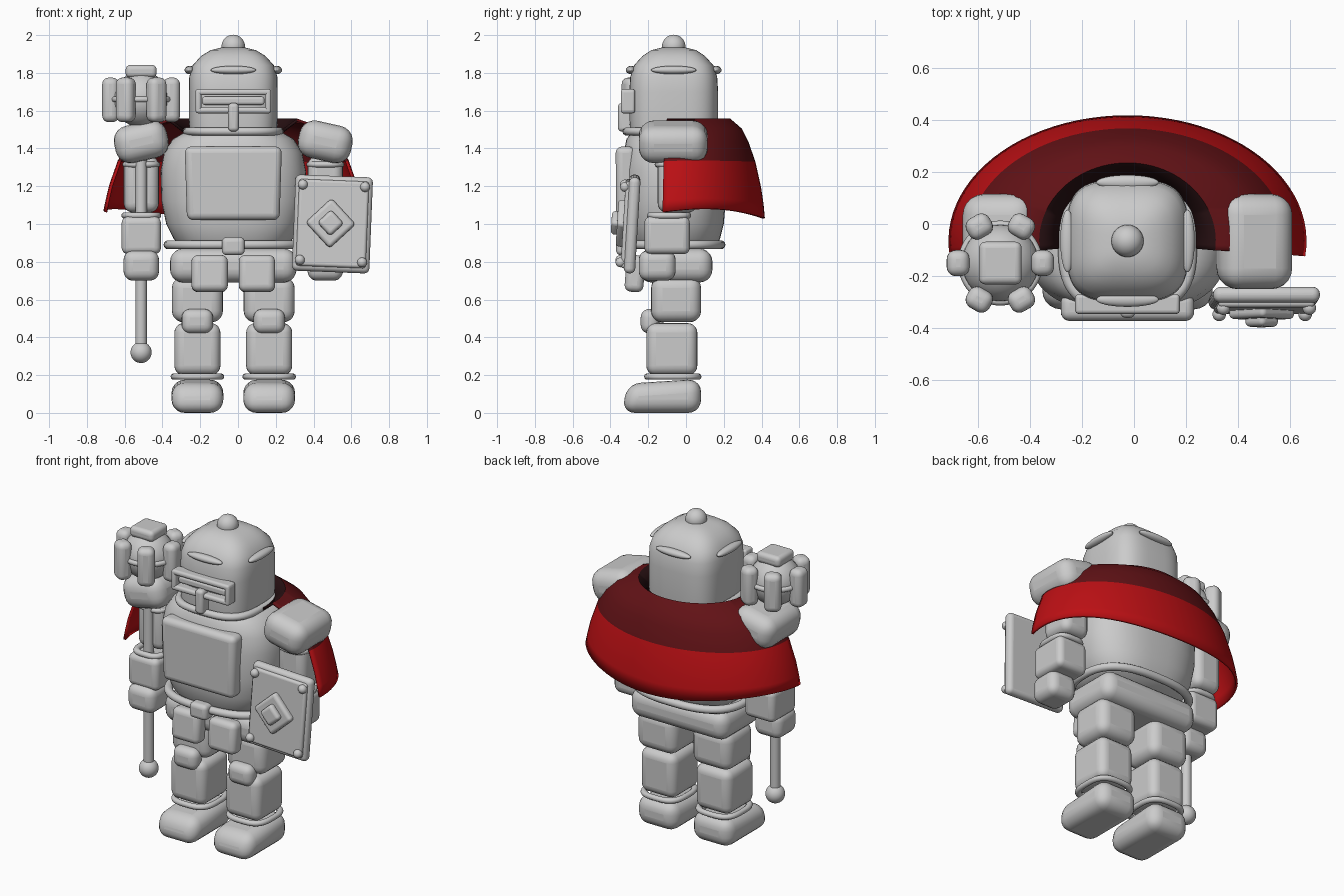
import bpy
import math
from mathutils import Vector

if "Cube" in bpy.data.objects:
    bpy.data.objects.remove(bpy.data.objects["Cube"])

MID_X, MID_Y = -0.025, -0.065   # axis of the body


def material(name, colour):
    mat = bpy.data.materials.new(name)
    mat.use_nodes = True
    mat.diffuse_color = (*colour, 1)
    mat.node_tree.nodes["Principled BSDF"].inputs["Base Color"].default_value = (*colour, 1)
    return mat


ARMOUR = material("armour grey", (0.6, 0.6, 0.6))
RED = material("cape red", (0.5, 0.005, 0.007))
MAROON = material("cape maroon", (0.12, 0.006, 0.008))
COLLAR = material("cape collar dark", (0.02, 0.005, 0.006))


def finish(obj, name, mats=(ARMOUR,), angle=60):
    obj.name = name
    for mat in mats:
        obj.data.materials.append(mat)
    bpy.ops.object.select_all(action="DESELECT")
    obj.select_set(True)
    bpy.context.view_layer.objects.active = obj
    bpy.ops.object.shade_smooth_by_angle(angle=math.radians(angle))
    return obj


def box(name, low, high, bevel, rot=(0, 0, 0), taper=1.0):
    """Rounded box between two corners; taper scales the top in x and y."""
    low, high = Vector(low), Vector(high)
    bpy.ops.mesh.primitive_cube_add(size=1, location=(low + high) / 2, rotation=rot)
    obj = bpy.context.object
    size = high - low
    for v in obj.data.vertices:
        k = taper if v.co.z > 0 else 1
        v.co = Vector((v.co.x * size.x * k, v.co.y * size.y * k, v.co.z * size.z))
    mod = obj.modifiers.new("Rounding", "BEVEL")
    mod.width = min(bevel, min(size) * 0.48)
    mod.segments = 5
    return finish(obj, name)


def ball(name, centre, radius):
    bpy.ops.mesh.primitive_uv_sphere_add(segments=32, ring_count=16, radius=radius, location=centre)
    return finish(bpy.context.object, name)


def rod(name, centre, radius, height):
    bpy.ops.mesh.primitive_cylinder_add(vertices=24, radius=radius, depth=height, location=centre)
    return finish(bpy.context.object, name)


def mesh(name, verts, faces, **kw):
    data = bpy.data.meshes.new(name)
    data.from_pydata(verts, [], faces)
    obj = bpy.data.objects.new(name, data)
    bpy.context.collection.objects.link(obj)
    return finish(obj, name, **kw)


def oval(angle, rx, ry, power):
    c, s = math.cos(angle), math.sin(angle)
    return (math.copysign(abs(c) ** (2 / power), c) * rx,
            math.copysign(abs(s) ** (2 / power), s) * ry)


def loft(name, centre, rows, power, n=64):
    """Closed stack of squarish ovals; each row is z, x radius, y radius."""
    verts, faces = [], []
    for z, rx, ry in rows:
        for i in range(n):
            x, y = oval(math.tau * i / n, rx, ry, power)
            verts.append((centre[0] + x, centre[1] + y, z))
    for r in range(len(rows) - 1):
        for i in range(n):
            j = (i + 1) % n
            faces.append((r * n + i, r * n + j, r * n + n + j, r * n + n + i))
    faces += [tuple(reversed(range(n))), tuple(range(len(verts) - n, len(verts)))]
    return mesh(name, verts, faces)


def ring(name, centre, rx, ry, tube, power=2.0, n=64, m=10):
    """Oval hoop with a round section."""
    verts, faces = [], []
    for i in range(n):
        for j in range(m):
            a = math.tau * j / m
            out = tube * math.cos(a)
            x, y = oval(math.tau * i / n, rx + out, ry + out, power)
            verts.append((centre[0] + x, centre[1] + y, centre[2] + tube * math.sin(a)))
            k, l = (i + 1) % n, (j + 1) % m
            faces.append((i * m + j, k * m + j, k * m + l, i * m + l))
    return mesh(name, verts, faces)


# Helmet
axis = (MID_X, MID_Y)
loft("helmet", axis, [(1.48, .23, .23), (1.55, .235, .235), (1.7, .235, .235), (1.78, .233, .23),
                      (1.84, .215, .21), (1.89, .17, .165), (1.92, .12, .12), (1.935, .06, .06)], 3.4)
ball("helmet_knob", (*axis, 1.94), .062)
ring("neck_ring", (*axis, 1.49), .245, .25, .022, 3)
for i, side in enumerate(("left", "back", "right", "front")):
    a = i * math.pi / 2
    brow = ball("brow_ridge_" + side, (MID_X + .23 * math.cos(a), MID_Y + .225 * math.sin(a), 1.815), 1)
    brow.scale = (.028, .12, .022)
    brow.rotation_euler.z = a

# Face guard
for z in (1.602, 1.698):
    box("visor_rail", (-.225, -.345, z - .016), (.175, -.27, z + .016), .014)
for x in (-.21, .16):
    box("visor_end", (x - .016, -.345, 1.59), (x + .016, -.27, 1.71), .014)
box("visor_slit", (-.19, -.325, 1.63), (.14, -.26, 1.675), .015)
box("nose_guard", (-.052, -.36, 1.49), (.004, -.27, 1.64), .02)

# Torso
loft("torso", axis, [(.88, .28, .22), (.92, .315, .245), (1.0, .355, .265), (1.12, .38, .275),
                     (1.28, .385, .275), (1.38, .365, .265), (1.45, .32, .25), (1.49, .25, .22)], 2.6)
box("chest_plate", (-.27, -.37, 1.02), (.22, -.27, 1.41), .035, taper=1.05)
ring("belt", (*axis, .89), .345, .25, .024, 2.6)
box("buckle", (-.085, -.37, .835), (.035, -.28, .93), .025)
box("pelvis", (-.36, -.25, .69), (.31, .14, .87), .07)

# Legs and arms, mirrored about the body axis
for side, s in (("right", -1), ("left", 1)):
    def part(name, offset, half, y, z, bevel, rot=(0, 0, 0), taper=1.0):
        x = MID_X + s * offset
        return box(side + "_" + name, (x - half, y[0], z[0]), (x + half, y[1], z[1]), bevel, rot, taper)

    part("tasset", .125, .096, (-.32, -.22), (.64, .835), .035, (-.08, 0, 0))
    part("thigh", .19, .135, (-.185, .08), (.48, .72), .06)
    part("knee_pad", .19, .083, (-.24, -.14), (.42, .55), .045)
    part("shin", .19, .122, (-.21, .06), (.2, .475), .05)
    leg = MID_X + s * .19
    ring(side + "_ankle_ring", (leg, -.07, .192), .125, .135, .017, 3)
    foot = part("foot", .19, .137, (-.34, .08), (0, .18), .07)
    for v in foot.data.vertices:
        if v.co.z > 0 and v.co.y < 0:
            v.co.z -= .025
            v.co.y += .03

    arm = MID_X + s * .487
    part("pauldron", .487, .143, (-.25, .115), (1.335, 1.535), .08, (0, s * .22, 0))
    part("upper_arm", .487, .093, (-.15, .06), (1.06, 1.36), .05)
    ring(side + "_arm_ring", (arm, -.05, 1.315), .085, .1, .016, 3)
    part("forearm", .487, .104, (-.22, .02), (.84, 1.04), .035)
    ring(side + "_elbow_ring", (arm, -.09, 1.045), .088, .1, .018, 3)
    part("hand", .487, .094, (-.25, -.055), (.7, .86), .05)

# Mace
MX, MY, MZ = -.513, -.15, 1.66
rod("mace_shaft", (MX, MY, 1.0), .03, 1.3)
ball("mace_pommel", (MX, MY, .32), .056)
ball("mace_head", (MX, MY, MZ), .148)
ring("mace_band", (MX, MY, MZ), .147, .147, .016)
box("mace_cap", (MX - .082, MY - .082, 1.775), (MX + .082, MY + .082, 1.842), .025)
for i in range(6):
    a = i * math.tau / 6
    c = Vector((MX + .162 * math.cos(a), MY + .162 * math.sin(a), MZ - .003))
    h = Vector((.044, .05, .118))
    box("mace_flange", c - h, c + h, .035, (0, 0, a))

# Shield, built around its centre and then tilted as one
hub = bpy.data.objects.new("shield_pivot", None)
bpy.context.collection.objects.link(hub)
parts = [box("shield_slab", (-.205, -.03, -.255), (.205, .03, .255), .028),
         box("shield_panel", (-.185, -.048, -.23), (.185, 0, .23), .015)]
for x in (-.165, .165):
    for z in (-.2, .2):
        parts.append(ball("shield_rivet", (x, -.05, z), .026))
for name, r, depth in (("shield_diamond", .094, -.08), ("shield_boss", .05, -.11)):
    parts.append(box(name, (-r, depth, -r), (r, 0, r), .02, (0, math.pi / 4, 0)))
    parts[-1].location = (-.01, depth / 2, 0)
for p in parts:
    p.parent = hub
hub.location = (.5, -.285, 1.0)
hub.rotation_euler = (-.06, .04, 0)

# Cape: open oval bands, coloured by row
rows = [(1.49, .26, .24), (1.55, .34, .3), (1.5, .48, .355), (1.43, .55, .39), (1.33, .605, .425),
        (1.2, .65, .455), (1.12, .668, .468), (1.055, .68, .475)]
verts, faces, N = [], [], 48
for r, (z, rx, ry) in enumerate(rows):
    for i in range(N + 1):
        u = math.radians(-97 + 194 * i / N)
        drop = .025 * math.cos(2.6 * u) * (r / (len(rows) - 1)) ** 4
        verts.append((MID_X + rx * math.sin(u), MID_Y + ry * math.cos(u), z - drop))
for r in range(len(rows) - 1):
    for i in range(N):
        a = r * (N + 1) + i
        faces.append((a, a + 1, a + N + 2, a + N + 1))
cape = mesh("cape", verts, faces, mats=(COLLAR, MAROON, RED))
for f in cape.data.polygons:
    row = f.index // N
    f.material_index = 0 if row == 0 else 1 if row < 4 else 2
solid = cape.modifiers.new("Thickness", "SOLIDIFY")
solid.thickness = .015
solid.offset = 0
